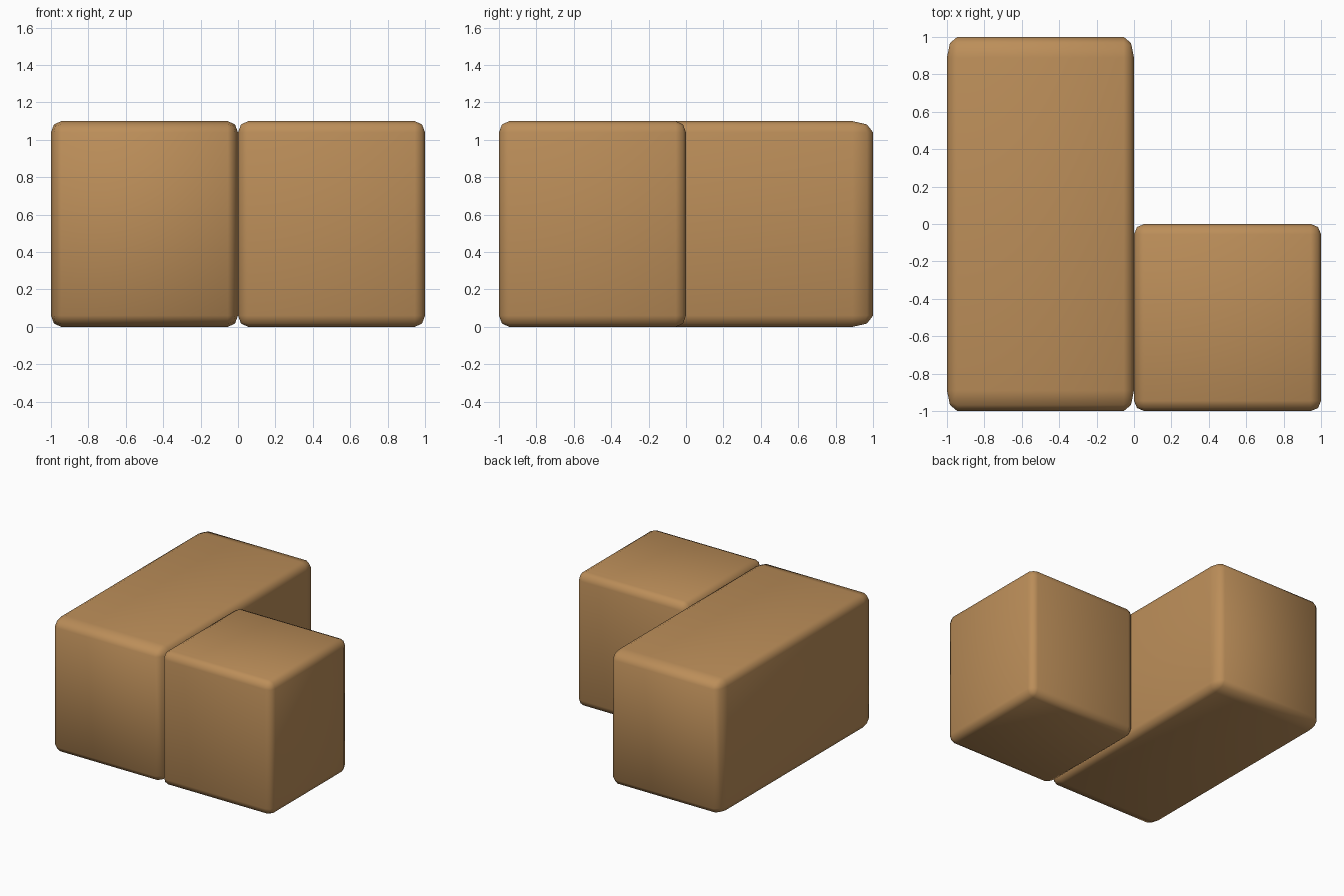
import bpy, bmesh
from mathutils import Matrix

if "Cube" in bpy.data.objects:
    bpy.data.objects.remove(bpy.data.objects["Cube"])

wood = bpy.data.materials.new("tan_brown")
wood.diffuse_color = (0.50, 0.27, 0.10, 1)
wood.use_nodes = True
wood.node_tree.nodes["Principled BSDF"].inputs["Base Color"].default_value = wood.diffuse_color


def block(name, size, center):
    """Unit cube with rounded edges, stretched to size (rounding stretches too)."""
    bm = bmesh.new()
    bmesh.ops.create_cube(bm, size=1)
    bmesh.ops.bevel(bm, geom=bm.edges[:], offset=0.055, segments=2,
                    profile=0.5, affect='EDGES', clamp_overlap=True)
    bm.transform(Matrix.Translation(center) @ Matrix.Diagonal((*size, 1)))
    for f in bm.faces:
        f.smooth = True
    mesh = bpy.data.meshes.new(name)
    bm.to_mesh(mesh)
    bm.free()
    mesh.materials.append(wood)
    obj = bpy.data.objects.new(name, mesh)
    bpy.context.collection.objects.link(obj)
    return obj


# Long block on the left, short block at the front right
block("long_block", (1, 2, 1.1), (-0.5, 0, 0.55))
block("short_block", (1, 1, 1.1), (0.5, -0.5, 0.55))
